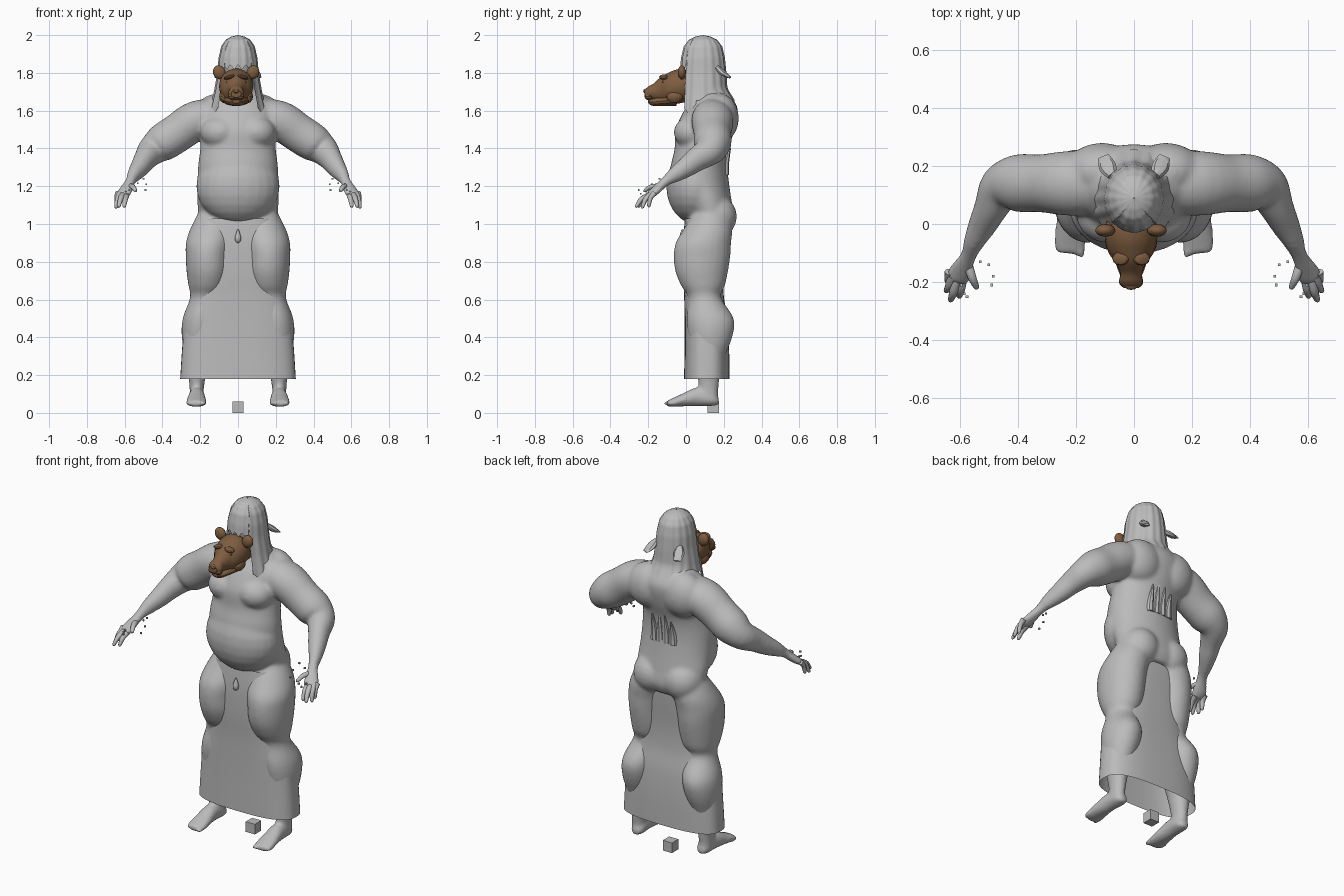
import bpy, bmesh, math
from mathutils import Vector, Matrix

cube = bpy.data.objects.get("Cube")
if cube:
    bpy.data.objects.remove(cube)


def material(name, rgb):
    m = bpy.data.materials.new(name)
    m.use_nodes = True
    m.diffuse_color = (*rgb, 1)
    m.node_tree.nodes["Principled BSDF"].inputs["Base Color"].default_value = (*rgb, 1)
    return m


GREY = material("clay grey", (0.5, 0.5, 0.5))
BROWN = material("fur brown", (0.21, 0.11, 0.052))
SIDES = (1, -1)


def finish(name, bm, mat, angle=50):
    bmesh.ops.recalc_face_normals(bm, faces=bm.faces)
    me = bpy.data.meshes.new(name)
    bm.to_mesh(me)
    bm.free()
    me.materials.append(mat)
    ob = bpy.data.objects.new(name, me)
    bpy.context.collection.objects.link(ob)
    bpy.ops.object.select_all(action='DESELECT')
    ob.select_set(True)
    bpy.context.view_layer.objects.active = ob
    bpy.ops.object.shade_smooth_by_angle(angle=math.radians(angle))
    return ob


def skin(bm, rows, caps=True):
    """Bridge equal closed rows of points with quads."""
    vs = [[bm.verts.new(p) for p in r] for r in rows]
    n = len(vs[0])
    for a, b in zip(vs, vs[1:]):
        for i in range(n):
            j = (i + 1) % n
            bm.faces.new((a[i], a[j], b[j], b[i]))
    if caps:
        bm.faces.new(vs[0])
        bm.faces.new(vs[-1])


def spline(rings, steps=4):
    """Smooth curve through every number of the rings."""
    last, out = len(rings) - 1, []
    for i in range(last):
        quads = list(zip(rings[max(i - 1, 0)], rings[i], rings[i + 1], rings[min(i + 2, last)]))
        for k in range(steps):
            t = k / steps
            out.append([.5 * (2 * b + (c - a) * t + (2 * a - 5 * b + 4 * c - d) * t * t
                              + (3 * b - a - 3 * c + d) * t ** 3) for a, b, c, d in quads])
    return out + [list(rings[-1])]


def loft(bm, rings, axis=None, n=24, s=1, power=1.0, caps=True):
    """Rings are (x, y, z, half width, half depth) along a path."""
    rings = spline(rings)
    pts = [Vector((s * r[0], r[1], r[2])) for r in rings]
    rows = []
    for i, (p, r) in enumerate(zip(pts, rings)):
        t = axis or (pts[min(i + 1, len(pts) - 1)] - pts[max(i - 1, 0)]).normalized()
        if axis and axis.z:
            side, up = Vector((1, 0, 0)), Vector((0, 1, 0))
        else:
            side = t.cross(Vector((0, 0, 1))).normalized()
            up = side.cross(t)
        row = []
        for k in range(n):
            c, d = math.cos(math.tau * k / n), math.sin(math.tau * k / n)
            c, d = (math.copysign(abs(v) ** power, v) for v in (c, d))
            row.append(p + side * r[3] * c + up * r[4] * d)
        rows.append(row)
    skin(bm, rows, caps)


def ball(bm, loc, size, rot=0, seg=24):
    m = Matrix.Translation(loc) @ Matrix.Rotation(rot, 4, 'Y') @ Matrix.Diagonal((*size, 1))
    bmesh.ops.create_uvsphere(bm, u_segments=seg, v_segments=seg // 2, radius=1, matrix=m)


def box(bm, loc, size):
    bmesh.ops.create_cube(bm, size=size, matrix=Matrix.Translation(loc))


Y, Z = Vector((0, 1, 0)), Vector((0, 0, 1))

# Body: torso, belly, head, arms, legs and feet fused into one skin
bm = bmesh.new()
torso = [(.96, .14, .15, .09), (1.02, .14, .2, .115), (1.1, .12, .215, .125), (1.2, .085, .215, .145),
         (1.30, .07, .212, .15), (1.40, .083, .2, .143), (1.50, .102, .197, .157),
         (1.60, .132, .205, .143), (1.66, .14, .165, .11), (1.71, .13, .1, .08), (1.8, .1, .07, .07)]
loft(bm, [(0, y, z, a, b) for z, y, a, b in torso], Z, 40)
ball(bm, (0, .05, 1.2), (.222, .155, .2))
ball(bm, (0, .09, 1.85), (.085, .09, .13))
arm = [(.1, .14, 1.57, .1, .095), (.22, .14, 1.548, .112, .105), (.32, .14, 1.482, .1, .103),
       (.4, .14, 1.43, .1, .1), (.455, .125, 1.388, .08, .08), (.49, .06, 1.345, .06, .066),
       (.52, 0, 1.3, .05, .055), (.55, -.06, 1.26, .037, .042), (.57, -.11, 1.225, .028, .027),
       (.6, -.17, 1.17, .043, .022), (.61, -.2, 1.15, .035, .018)]
leg = [(.11, .135, 1.06, .1, .095), (.138, .115, .97, .117, .13), (.154, .092, .9, .122, .147),
       (.16, .085, .83, .117, .15), (.16, .083, .75, .113, .14), (.163, .09, .675, .1, .117),
       (.172, .098, .61, .082, .088), (.195, .128, .5, .098, .125), (.205, .13, .4, .093, .115),
       (.215, .12, .27, .062, .075), (.218, .12, .15, .04, .054), (.22, .12, .07, .037, .05)]
foot = [(.215, .175, .06, .02, .018), (.215, .145, .07, .04, .034), (.218, .06, .085, .043, .05),
        (.22, -.02, .068, .052, .034), (.22, -.075, .054, .057, .022), (.22, -.1, .05, .046, .016)]
for s in SIDES:
    loft(bm, arm, s=s)
    loft(bm, leg, Z, s=s)
    loft(bm, foot, Y, s=s)
    for k in range(5):
        ball(bm, (s * (.18 + .021 * k), -.1 + .008 * k, .05), (.013, .022, .014), seg=12)
    ball(bm, (s * .095, .035, 1.485), (.105, .1, .088))
    ball(bm, (s * .1, .155, 1.04), (.112, .115, .115))
    ball(bm, (s * .11, .18, 1.56), (.13, .1, .13))
body = finish("body", bm, GREY)
fuse = body.modifiers.new("fuse", 'REMESH')
fuse.mode, fuse.voxel_size, fuse.use_smooth_shade = 'VOXEL', .009, True
soften = body.modifiers.new("soften", 'SMOOTH')
soften.iterations = 14

# Fingers and loose nail blocks
fingers = [((.635, -.165, 1.165), (.643, -.2, 1.09)), ((.625, -.18, 1.16), (.648, -.235, 1.085)),
           ((.61, -.19, 1.155), (.633, -.268, 1.09)), ((.59, -.185, 1.155), (.603, -.255, 1.09)),
           ((.575, -.13, 1.2), (.54, -.225, 1.175))]
nails = [(.49, -.21, 1.18), (.485, -.18, 1.21), (.5, -.14, 1.24), (.53, -.13, 1.215),
         (.595, -.21, 1.17), (.585, -.24, 1.16), (.575, -.25, 1.18)]
for s, label in zip(SIDES, ("left", "right")):
    bm = bmesh.new()
    for root, tip in fingers:
        a, b = Vector(root), Vector(tip)
        bend = a.lerp(b, .5) + Vector((0, -.006, .01))
        loft(bm, [(*a, .017, .015), (*bend, .0145, .013), (*a.lerp(b, .9), .01, .009),
                  (*b, .004, .004)], n=10, s=s)
    finish(label + "_fingers", bm, GREY)
    bm = bmesh.new()
    for x, y, z in nails:
        box(bm, (s * x, y, z), .009)
    finish(label + "_nail_blocks", bm, GREY, 20)

# Long open skirt
bm = bmesh.new()
skirt = [(.18, .11, .306, .12), (.35, .11, .295, .118), (.5, .105, .28, .113),
         (.62, .095, .245, .105), (.75, .09, .23, .107), (.9, .095, .225, .112), (1.03, .105, .19, .11)]
loft(bm, [(0, y, z, a, b) for z, y, a, b in skirt], Z, 48, power=.72, caps=False)
finish("skirt", bm, GREY, 60)

# Small drop hanging at the waist
bm = bmesh.new()
loft(bm, [(0, -.02, z, r, r) for z, r in
          ((.9, .004), (.908, .013), (.925, .017), (.945, .012), (.97, .004))], Z, 14)
finish("waist_drop", bm, GREY)

# Hair: ridged curtain, short over the brow and long at the sides and back
PROFILE = [(1.6, .15, .14), (1.7, .125, .128), (1.8, .108, .122), (1.88, .101, .114),
           (1.94, .087, .1), (1.975, .064, .074), (1.992, .035, .04), (2.0, .002, .002)]


def hair_radius(z):
    for (z0, a0, b0), (z1, a1, b1) in zip(PROFILE, PROFILE[1:]):
        if z <= z1:
            f = max(0, (z - z0) / (z1 - z0))
            return a0 + f * (a1 - a0), b0 + f * (b1 - b0)
    return PROFILE[-1][1:]


bm = bmesh.new()
rows, columns = [], 96
for i in range(29):
    f = i / 28
    row = []
    for k in range(columns):
        ang = math.tau * k / columns
        turn = min(ang, math.tau - ang)
        low = 1.83 if turn < .75 else 1.6 if turn < 1.25 else 1.655
        low += .012 * math.cos(16 * ang) if turn < 1.25 else 0
        z = 2 - (2 - low) * f ** 1.7
        a, b = hair_radius(z)
        ridge = 1 + .018 * math.cos(16 * ang)
        flare = .035 * max(0, 1.72 - z) / .07 if turn > 2 else 0
        row.append((a * ridge * math.sin(ang), .09 - b * ridge * math.cos(ang) + flare, z))
    rows.append(row)
skin(bm, rows, False)
finish("hair", bm, GREY, 40)

# Flicked hair tufts, and lock tips showing through the lower back
bm = bmesh.new()
for s in SIDES:
    loft(bm, [(.075, .165, 1.83, .015, .012), (.09, .195, 1.8, .03, .016),
              (.105, .232, 1.775, .02, .005)], s=s, n=8)
finish("hair_tufts", bm, GREY, 30)
bm = bmesh.new()
for x, top in ((-.062, 1.4), (-.022, 1.43), (.018, 1.5), (.06, 1.42)):
    loft(bm, [(x, .208, 1.26, .024, .02), (x, .21, 1.32, .02, .018), (x, .232, top, .003, .006)], Z, 8)
finish("back_locks", bm, GREY, 30)

# Animal mask: long muzzle, brows, nose, jaw and ears
CX = -.01
bm = bmesh.new()
muzzle = [(.04, 1.695, .07, .04), (0, 1.73, .087, .085), (-.05, 1.727, .09, .092),
          (-.1, 1.718, .077, .08), (-.135, 1.712, .052, .066), (-.17, 1.70, .038, .045),
          (-.2, 1.692, .041, .036), (-.22, 1.69, .026, .02)]
loft(bm, [(CX, y, z, a, b) for y, z, a, b in muzzle], Y, 18)
loft(bm, [(CX, y, z, a, b) for y, z, a, b in
          ((-.05, 1.66, .08, .035), (-.13, 1.65, .055, .027), (-.18, 1.646, .036, .02),
           (-.2, 1.65, .02, .01))], Y, 14)
ball(bm, (CX, -.213, 1.703), (.022, .014, .013), seg=12)
for s in SIDES:
    ball(bm, (CX + s * .036, -.118, 1.778), (.03, .025, .012), s * .25, 12)
    ball(bm, (CX + s * .044, -.115, 1.752), (.012, .014, .009), 0, 12)
    ball(bm, (CX + s * .02, -.198, 1.674), (.022, .022, .018), 0, 12)
    ball(bm, (CX + s * .06, -.06, 1.675), (.03, .045, .036), 0, 12)
finish("mask_face", bm, BROWN, 30)
for s, label in zip(SIDES, ("left", "right")):
    bm = bmesh.new()
    ball(bm, (CX + s * .089, -.022, 1.803), (.034, .022, .038), s * .45, 14)
    finish(label + "_mask_ear", bm, BROWN)

# Small block on the ground between the feet
bm = bmesh.new()
box(bm, (0, .145, .03), .06)
finish("ground_block", bm, GREY, 20)
